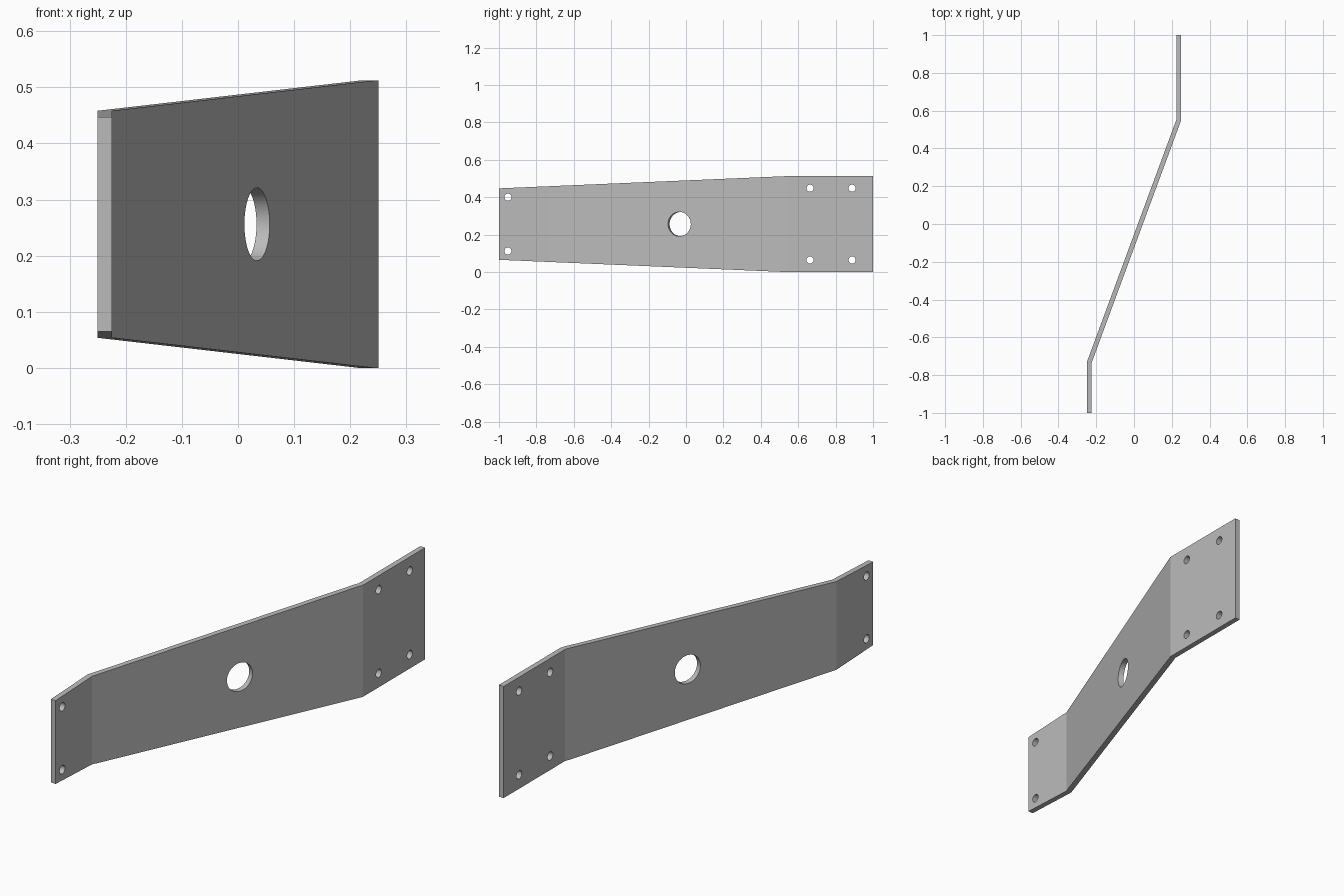
import bpy, bmesh, math
from mathutils import Vector

cube = bpy.data.objects.get("Cube")
if cube:
    bpy.data.objects.remove(cube, do_unlink=True)

MID, KINK = 0.256, 0.53   # mid height, y where the taper ends

steel = bpy.data.materials.new("plain grey")
steel.use_nodes = True
grey = (0.5, 0.5, 0.5, 1)
steel.diffuse_color = grey
steel.node_tree.nodes["Principled BSDF"].inputs["Base Color"].default_value = grey


def half_height(y):
    return 0.191 + (0.256 - 0.191) * (min(y, KINK) + 1) / (KINK + 1)


def edge(x, low_bend, high_bend, shift):
    """One side of the bent sheet, seen from above."""
    low, high = Vector((-x + shift, low_bend)), Vector((x + shift, high_bend))
    kink = low.lerp(high, (KINK - low_bend) / (high_bend - low_bend))
    return [Vector((low.x, -1)), low, kink, high, Vector((high.x, 1))]


# Bent, tapered sheet: four-cornered sections joined along its length
bm = bmesh.new()
sections = []
for a, b in zip(edge(0.2375, -0.7325, 0.5545, -0.0125),
                edge(0.2375, -0.737, 0.55, 0.0125)):
    sections.append([bm.verts.new((p.x, p.y, MID + s * half_height(p.y)))
                     for p, s in ((a, -1), (b, -1), (b, 1), (a, 1))])
for s, t in zip(sections, sections[1:]):
    for i in range(4):
        j = (i + 1) % 4
        bm.faces.new((s[i], s[j], t[j], t[i]))
bm.faces.new(sections[0])
bm.faces.new(sections[-1])
bmesh.ops.recalc_face_normals(bm, faces=bm.faces)
mesh = bpy.data.meshes.new("bent_plate")
bm.to_mesh(mesh)
bm.free()
plate = bpy.data.objects.new("bent_plate", mesh)
bpy.context.collection.objects.link(plate)
mesh.materials.append(steel)


def drill(x, y, z, radius, turn=0.0, sides=32):
    """Cut a round hole square to the sheet."""
    bpy.ops.mesh.primitive_cylinder_add(vertices=sides, radius=radius, depth=0.12,
                                        location=(x, y, z),
                                        rotation=(0, math.pi / 2, turn))
    cutter = bpy.context.object
    cutter.name = "hole_cutter"
    cutter.hide_render = True
    cutter.data.materials.append(steel)
    bpy.context.view_layer.objects.active = plate
    mod = plate.modifiers.new("hole", 'BOOLEAN')
    mod.operation, mod.solver, mod.object = 'DIFFERENCE', 'EXACT', cutter
    bpy.ops.object.modifier_apply(modifier=mod.name)
    bpy.data.objects.remove(cutter, do_unlink=True)


# Bolt holes in both end tabs, and the large hole in the sloping web
for side in (-1, 1):
    drill(-0.2375, -0.952, MID + side * 0.144, 0.019)
    for y in (0.663, 0.888):
        drill(0.2375, y, MID + side * 0.192, 0.019)
drill(0.022, -0.031, MID, 0.065, turn=-math.atan(0.475 / 1.287), sides=64)

# Smooth hole walls, crisp sheet edges
bpy.ops.object.select_all(action='DESELECT')
plate.select_set(True)
bpy.context.view_layer.objects.active = plate
bpy.ops.object.shade_smooth_by_angle(angle=math.radians(15))
